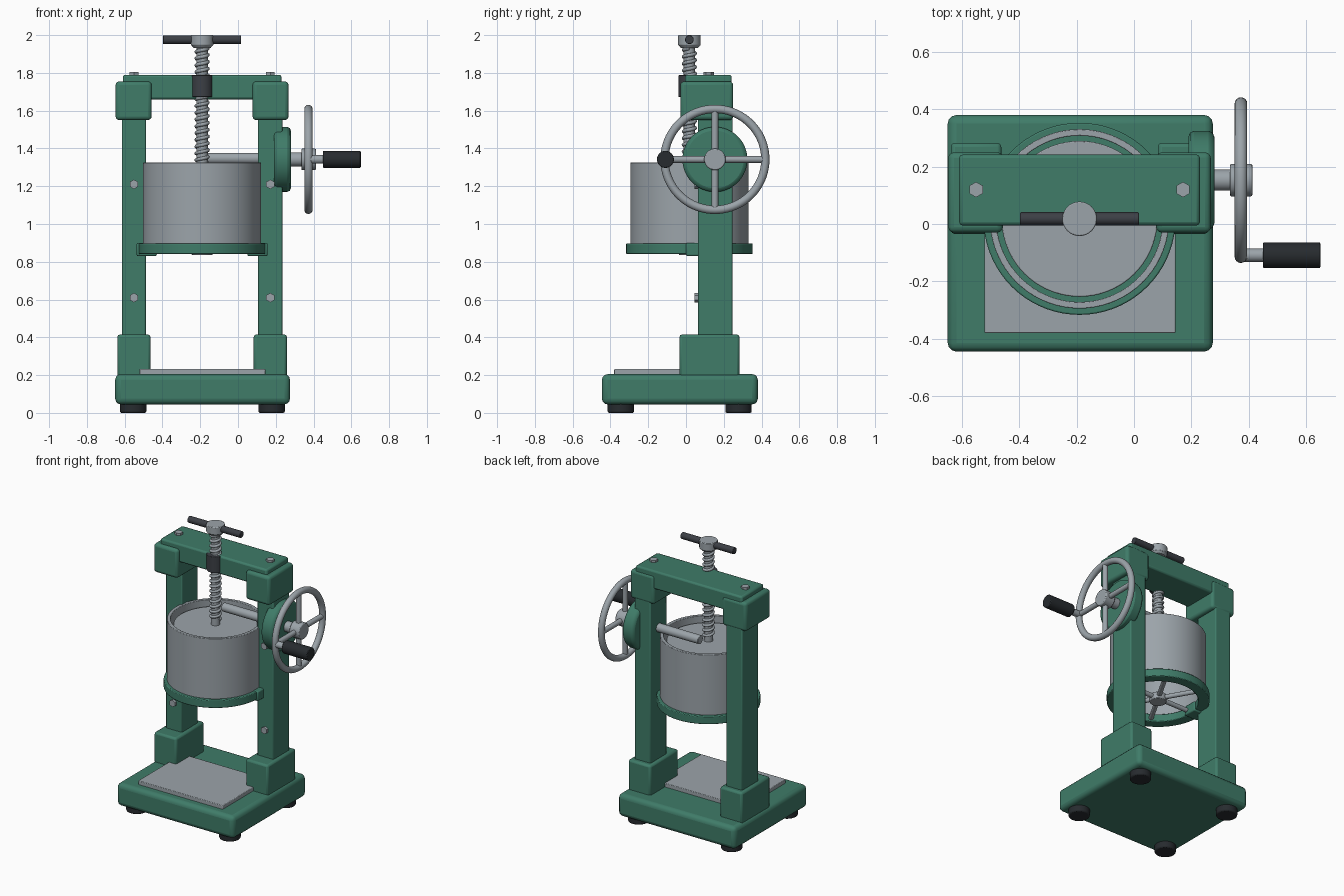
import bpy, math
from mathutils import Vector

if "Cube" in bpy.data.objects:
    bpy.data.objects.remove(bpy.data.objects["Cube"])

CX, CY = -0.19, 0.018          # press axis
WY, WZ = 0.153, 1.342          # hand wheel axis
R = math.radians


def material(name, rgb):
    m = bpy.data.materials.new(name)
    m.diffuse_color = (*rgb, 1)
    m.use_nodes = True
    m.node_tree.nodes["Principled BSDF"].inputs["Base Color"].default_value = m.diffuse_color
    return m


GREEN = material("green_paint", (0.05, 0.2, 0.14))
BLACK = material("black_rubber", (0.02, 0.024, 0.028))
DARK = material("dark_steel", (0.045, 0.05, 0.06))
STEEL = material("steel", (0.33, 0.37, 0.4))


def finish(ob, name, mat, bevel=0, segs=2):
    ob.name = name
    ob.data.materials.append(mat)
    if bevel:
        b = ob.modifiers.new("bevel", "BEVEL")
        b.width, b.segments, b.limit_method, b.angle_limit = bevel, segs, "ANGLE", R(40)
    bpy.ops.object.shade_smooth_by_angle(angle=R(32))
    return ob


def box(name, x, y, z, mat, bevel=0, segs=2):
    mid = [(a[0] + a[1]) / 2 for a in (x, y, z)]
    bpy.ops.mesh.primitive_cube_add(size=1, location=mid)
    ob = bpy.context.object
    for v in ob.data.vertices:
        v.co = [c * (a[1] - a[0]) for c, a in zip(v.co, (x, y, z))]
    return finish(ob, name, mat, bevel, segs)


def rod(name, a, b, r, mat, bevel=0, sides=40, r2=None):
    a, b = Vector(a), Vector(b)
    d = b - a
    bpy.ops.mesh.primitive_cone_add(vertices=sides, radius1=r, radius2=r if r2 is None else r2,
                                    depth=d.length, location=(a + b) / 2,
                                    rotation=d.to_track_quat("Z", "Y").to_euler())
    return finish(bpy.context.object, name, mat, bevel)


def tube(name, r_in, r_out, z0, z1, mat, bevel=0, n=72):
    prof = [(r_in, z0), (r_out, z0), (r_out, z1), (r_in, z1)]
    verts = [(r * math.cos(math.tau * i / n), r * math.sin(math.tau * i / n), z)
             for i in range(n) for r, z in prof]
    faces = [(i * 4 + k, (i + 1) % n * 4 + k, (i + 1) % n * 4 + (k + 1) % 4, i * 4 + (k + 1) % 4)
             for i in range(n) for k in range(4)]
    me = bpy.data.meshes.new(name)
    me.from_pydata(verts, [], faces)
    ob = bpy.data.objects.new(name, me)
    ob.location = (CX, CY, 0)
    bpy.context.collection.objects.link(ob)
    bpy.ops.object.select_all(action="DESELECT")
    ob.select_set(True)
    bpy.context.view_layer.objects.active = ob
    return finish(ob, name, mat, bevel)


# base, feet and tray plate
box("base", (-0.65, 0.275), (-0.445, 0.38), (0.045, 0.205), GREEN, 0.03, 3)
box("tray_plate", (-0.522, 0.145), (-0.38, 0.12), (0.195, 0.232), STEEL, 0.004)
for x in (-0.555, 0.178):
    for y in (-0.345, 0.278):
        rod("foot", (x, y, 0), (x, y, 0.06), 0.07, BLACK, 0.008)

# mirrored columns with sockets, caps, lugs and bolts
for side, s in (("left", -1), ("right", 1)):
    def span(a, b):
        return tuple(sorted((CX + s * a, CX + s * b)))
    box(side + "_socket", span(0.273, 0.449), (-0.035, 0.283), (0.19, 0.415), GREEN, 0.014)
    box(side + "_column", span(0.297, 0.425), (0.063, 0.247), (0.3, 1.7), GREEN, 0.008)
    box(side + "_cap", span(0.267, 0.458), (-0.03, 0.25), (1.55, 1.755), GREEN, 0.02, 3)
    box(side + "_collar_lug", span(0.24, 0.347), (0.0, 0.1), (0.83, 0.9), GREEN, 0.008)
    bx = CX + s * 0.361
    for z in (0.61, 1.21):
        rod(side + "_column_bolt", (bx, 0.07, z), (bx, 0.046, z), 0.025, STEEL, sides=6)
    rod(side + "_beam_bolt", (bx, 0.12, 1.78), (bx, 0.12, 1.806), 0.027, STEEL, sides=6)

# top beam
box("top_beam", (-0.61, 0.23), (-0.005, 0.242), (1.66, 1.79), GREEN, 0.012)

# drum, collar, press disc and spoked grate
tube("drum", 0.29, 0.313, 0.87, 1.325, STEEL, 0.003)
tube("drum_collar", 0.262, 0.335, 0.84, 0.897, GREEN, 0.005)
rod("press_disc", (CX, CY, 1.235), (CX, CY, 1.285), 0.272, STEEL, 0.004, 72)
rod("grate_hub", (CX, CY, 0.836), (CX, CY, 0.885), 0.055, STEEL, 0.004)
for i in range(6):
    a = math.tau * i / 6
    rod("grate_spoke", (CX, CY, 0.865),
        (CX + 0.28 * math.cos(a), CY + 0.28 * math.sin(a), 0.865), 0.016, STEEL, 0, 16)

# screw with helical thread
rod("screw_core", (CX, CY, 1.27), (CX, CY, 1.96), 0.03, STEEL)
cu = bpy.data.curves.new("screw_thread", "CURVE")
cu.dimensions, cu.bevel_depth, cu.bevel_resolution, cu.use_fill_caps = "3D", 0.01, 1, True
turns, step = 17, 20
sp = cu.splines.new("POLY")
sp.points.add(turns * step)
for i, p in enumerate(sp.points):
    a = math.tau * i / step
    p.co = (CX + 0.031 * math.cos(a), CY + 0.031 * math.sin(a), 1.32 + 0.61 * i / (turns * step), 1)
cu.materials.append(STEEL)
bpy.context.collection.objects.link(bpy.data.objects.new("screw_thread", cu))

# nut, screw head and cross bar
rod("screw_nut", (CX, CY, 1.672), (CX, CY, 1.788), 0.057, DARK, 0.003)
rod("screw_head_neck", (CX, CY, 1.932), (CX, CY, 1.95), 0.045, STEEL, r2=0.06)
rod("screw_head", (CX, CY, 1.945), (CX, CY, 2.0), 0.06, STEEL, 0.004)
rod("cross_bar", (-0.397, CY, 1.976), (0.017, CY, 1.976), 0.023, DARK, 0.003)

# drive shaft and bearing housing
rod("drive_shaft", (-0.22, WY, WZ + 0.005), (0.4, WY, WZ + 0.005), 0.03, STEEL, 0.003)
rod("bearing_housing", (0.19, WY, WZ), (0.28, WY, WZ), 0.172, GREEN, 0.02, 64)
rod("shaft_sleeve", (0.27, WY, WZ), (0.345, WY, WZ), 0.037, STEEL)

# hand wheel
bpy.ops.mesh.primitive_torus_add(major_radius=0.267, minor_radius=0.022, major_segments=72,
                                 minor_segments=16, location=(0.373, WY, WZ),
                                 rotation=(0, R(90), 0))
finish(bpy.context.object, "wheel_rim", STEEL)
rod("wheel_hub", (0.335, WY, WZ), (0.413, WY, WZ), 0.057, STEEL, 0.006)
for i in range(4):
    a = math.tau * i / 4
    rod("wheel_spoke", (0.373, WY, WZ),
        (0.373, WY + 0.265 * math.cos(a), WZ + 0.265 * math.sin(a)), 0.018, STEEL, 0, 20)
hy = WY - 0.262
rod("handle_pin", (0.373, hy, WZ), (0.47, hy, WZ), 0.023, STEEL)
rod("handle_grip", (0.45, hy, WZ), (0.65, hy, WZ), 0.045, BLACK, 0.005)
